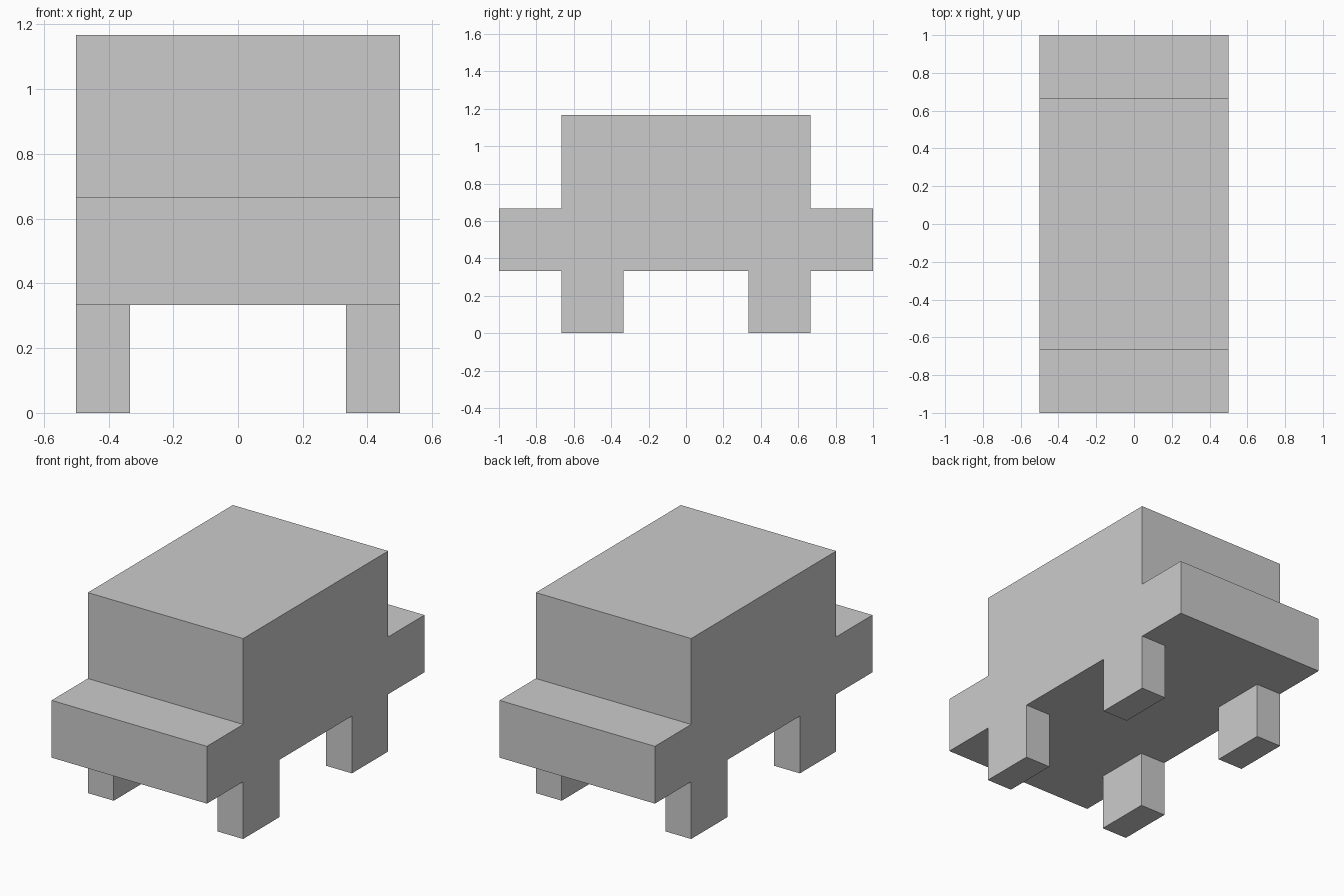
import bpy
import bmesh

if "Cube" in bpy.data.objects:
    bpy.data.objects.remove(bpy.data.objects["Cube"])

T = 1 / 3
HALF_WIDTH = 0.5


def extrude_profile(name, profile, x0, x1):
    """Extrude a side profile of (y, z) points from x0 to x1."""
    bm = bmesh.new()
    face = bm.faces.new([bm.verts.new((x0, y, z)) for y, z in profile])
    result = bmesh.ops.extrude_face_region(bm, geom=[face], use_keep_orig=True)
    verts = [v for v in result["geom"] if isinstance(v, bmesh.types.BMVert)]
    bmesh.ops.translate(bm, verts=verts, vec=(x1 - x0, 0, 0))
    bmesh.ops.recalc_face_normals(bm, faces=bm.faces)
    mesh = bpy.data.meshes.new(name)
    bm.to_mesh(mesh)
    bm.free()
    obj = bpy.data.objects.new(name, mesh)
    bpy.context.collection.objects.link(obj)
    return obj


# Car body: low hood and trunk with a raised cabin
half = [(1, T), (1, 2 * T), (2 * T, 2 * T), (2 * T, 3.5 * T)]
profile = half + [(-y, z) for y, z in reversed(half)]
extrude_profile("body", profile, -HALF_WIDTH, HALF_WIDTH)

# Four square wheels, flush with the body sides
for side_name, sx in (("left", -1), ("right", 1)):
    for end_name, sy in (("front", -1), ("back", 1)):
        square = [(sy * T, 0), (sy * 2 * T, 0), (sy * 2 * T, T), (sy * T, T)]
        extrude_profile(f"{end_name}_{side_name}_wheel", square,
                        sx * T, sx * HALF_WIDTH)
